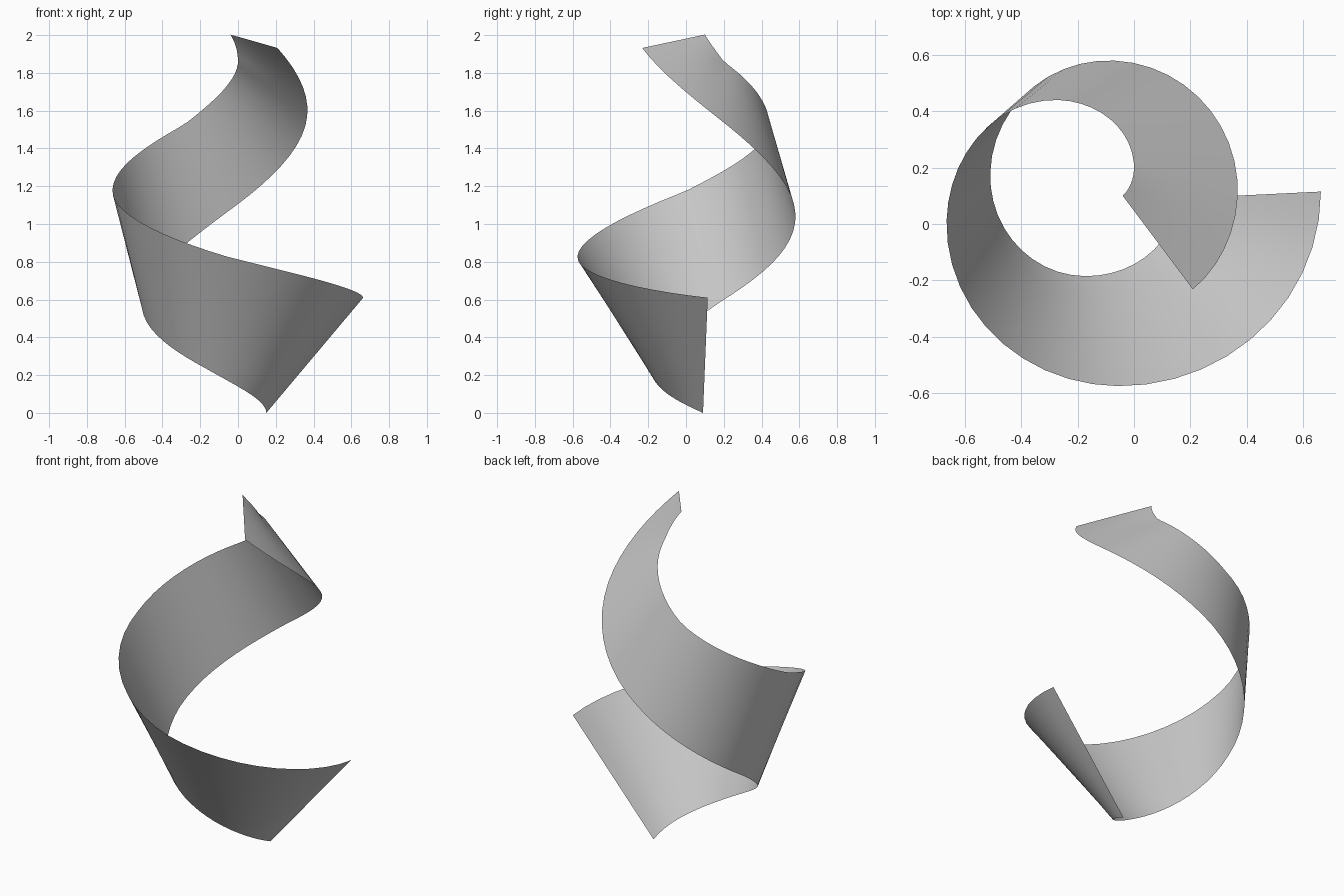
import bpy
import bmesh
from math import sin, cos, pi
from mathutils import Vector

STEPS = 50      # divisions along the ribbon
ACROSS = 6      # divisions across the ribbon
TURN = 4.59     # length of the ribbon in quarter turns

# Each edge: plan position at every quarter turn, and heights
# (heights have one extra value before the start and after the end)
UPPER_PLAN = [(.663, .115), (-.05, -.575), (-.665, 0), (-.28, .44), (0, .2), (-.1, .075)]
UPPER_HEIGHT = [.585, .61, .825, 1.175, 1.53, 1.86, 2.07, 2.1]
LOWER_PLAN = [(.15, .09), (-.17, -.185), (-.51, .17), (-.09, .58), (.368, .12), (-.03, -.32)]
LOWER_HEIGHT = [-.15, 0, .235, .58, 1.04, 1.6, 2.16, 2.7]


def edge_point(plan, height, u):
    """Point on a winding edge made of quarter ellipses with a smooth rise."""
    i = int(u)
    t = u - i
    ease_in, ease_out = 1 - cos(t * pi / 2), sin(t * pi / 2)
    if i % 2:
        ease_in, ease_out = ease_out, ease_in
    (x0, y0), (x1, y1) = plan[i], plan[i + 1]
    a, b, c, d = height[i:i + 4]
    z = b + t * ((c - a) + t * ((2 * a - 5 * b + 4 * c - d) + t * (3 * b - 3 * c + d - a))) / 2
    return Vector((x0 + (x1 - x0) * ease_in, y0 + (y1 - y0) * ease_out, z))


cube = bpy.data.objects.get("Cube")
if cube:
    bpy.data.objects.remove(cube, do_unlink=True)

# Material
grey = bpy.data.materials.new("plain grey")
grey.use_nodes = True
colour = (.6, .6, .6, 1)
grey.diffuse_color = colour
grey.node_tree.nodes["Principled BSDF"].inputs["Base Color"].default_value = colour

# Ribbon: straight rulings between the two winding edges
bm = bmesh.new()
rows = []
for s in range(STEPS + 1):
    u = TURN * s / STEPS
    low = edge_point(LOWER_PLAN, LOWER_HEIGHT, u)
    high = edge_point(UPPER_PLAN, UPPER_HEIGHT, u)
    rows.append([bm.verts.new(low.lerp(high, k / ACROSS)) for k in range(ACROSS + 1)])
for r, q in zip(rows, rows[1:]):
    for k in range(ACROSS):
        bm.faces.new((r[k], r[k + 1], q[k + 1], q[k])).smooth = True

mesh = bpy.data.meshes.new("spiral_ribbon")
bm.to_mesh(mesh)
bm.free()
mesh.materials.append(grey)
ribbon = bpy.data.objects.new("spiral_ribbon", mesh)
bpy.context.collection.objects.link(ribbon)
